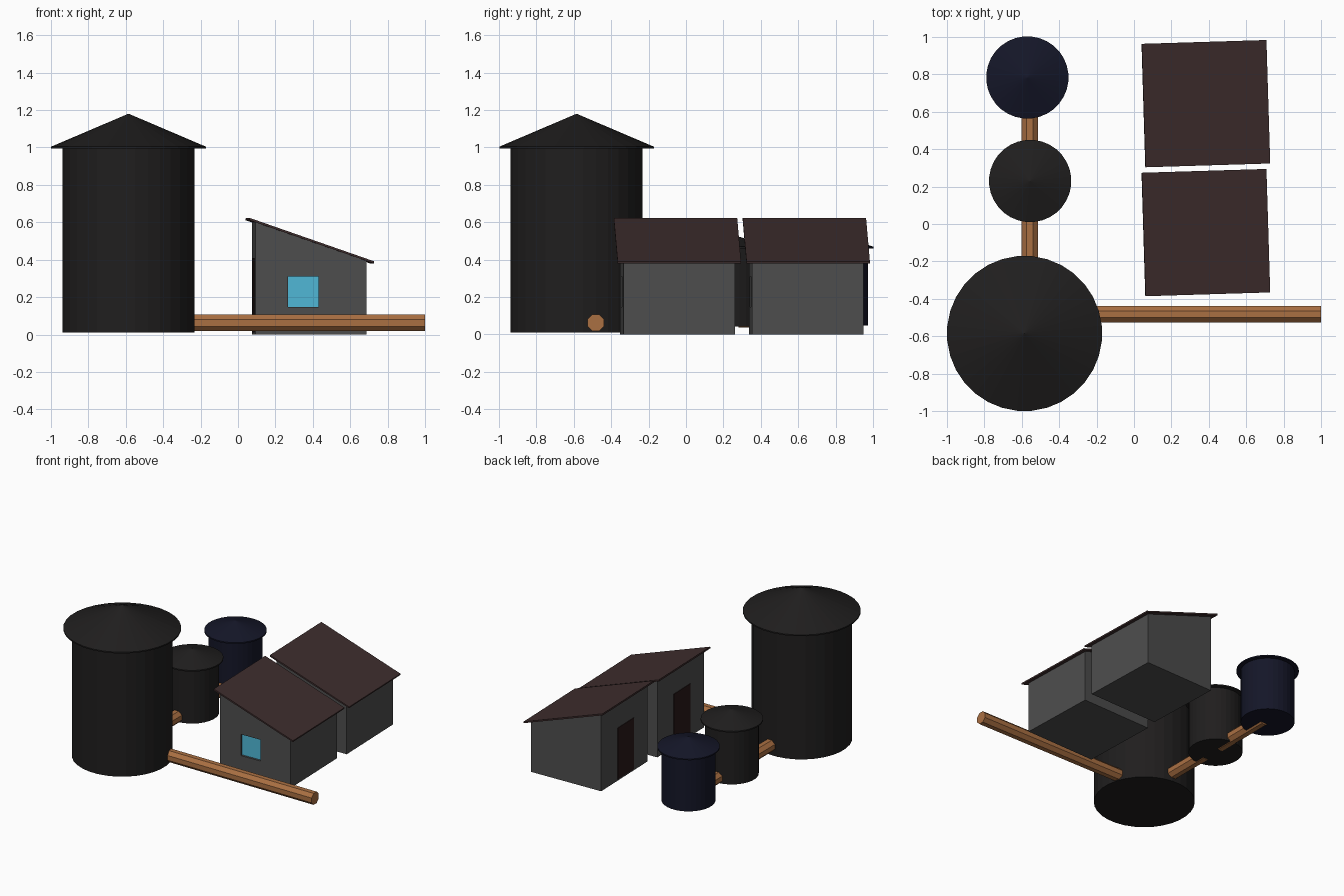
import bpy, bmesh, math
from mathutils import Matrix, Vector

if "Cube" in bpy.data.objects:
    bpy.data.objects.remove(bpy.data.objects["Cube"])


def mat(name, r, g, b):
    m = bpy.data.materials.new(name)
    m.diffuse_color = (r, g, b, 1)
    m.use_nodes = True
    m.node_tree.nodes["Principled BSDF"].inputs["Base Color"].default_value = m.diffuse_color
    return m


DARK = mat("dark_metal", .014, .013, .013)
NAVY = mat("navy_metal", .007, .008, .021)
WALL = mat("wall_grey", .075, .075, .075)
ROOF = mat("roof_brown", .048, .026, .026)
DOOR = mat("door_brown", .022, .009, .009)
GLASS = mat("glass_blue", .08, .48, .68)
PIPE = mat("pipe_copper", .4, .16, .055)


def make(name, bm, material, matrix=Matrix()):
    bmesh.ops.recalc_face_normals(bm, faces=bm.faces)
    me = bpy.data.meshes.new(name)
    bm.to_mesh(me)
    bm.free()
    me.materials.append(material)
    ob = bpy.data.objects.new(name, me)
    ob.matrix_world = matrix
    bpy.context.collection.objects.link(ob)
    return ob


def lathe(name, profile, material, matrix, sides=32):
    """Closed solid of revolution from (radius, z) points; radius 0 is a tip."""
    bm = bmesh.new()
    rings = []
    for r, z in profile:
        n = sides if r else 1
        rings.append([bm.verts.new((r * math.cos(2 * math.pi * (i + .5) / sides),
                                    r * math.sin(2 * math.pi * (i + .5) / sides), z))
                      for i in range(n)])
    for a, b in zip(rings, rings[1:]):
        for i in range(sides):
            j = (i + 1) % sides
            bm.faces.new([a[i], a[j], b[0]] if len(b) == 1 else [a[i], a[j], b[j], b[i]])
    for ring in (rings[0], rings[-1]):
        if len(ring) > 1:
            bm.faces.new(ring)
    return make(name, bm, material, matrix)


def prism(name, section, y0, y1, material, matrix):
    """Extrude an (x, z) section along y."""
    bm = bmesh.new()
    face = bm.faces.new([bm.verts.new((x, y0, z)) for x, z in section])
    new = bmesh.ops.extrude_face_region(bm, geom=[face])["geom"]
    bmesh.ops.translate(bm, vec=(0, y1 - y0, 0),
                        verts=[v for v in new if isinstance(v, bmesh.types.BMVert)])
    return make(name, bm, material, matrix)


def rect(x0, x1, z0, z1):
    return [(x0, z0), (x1, z0), (x1, z1), (x0, z1)]


# silos: body plus overhanging conical roof
def silo(name, x, y, z0, r, roof_r, eave, peak, material):
    at = Matrix.Translation((x, y, 0))
    lathe(name + "_body", [(r, z0), (r, eave)], material, at)
    lathe(name + "_roof", [(roof_r, eave - .006), (roof_r, eave + .004), (0, peak)], material, at)


silo("large_silo", -.585, -.585, .01, .355, .415, 1.0, 1.18, DARK)
silo("middle_tank", -.555, .23, .042, .19, .22, .465, .54, DARK)
silo("rear_tank", -.57, .783, .048, .19, .22, .465, .54, NAVY)


# eight-sided pipes
def pipe(name, start, end):
    a, d = Vector(start), Vector(end) - Vector(start)
    turn = d.to_track_quat('Z', 'Y').to_matrix().to_4x4()
    lathe(name, [(.048, 0), (.048, d.length)], PIPE, Matrix.Translation(a) @ turn, 8)


pipe("outlet_pipe", (-.27, -.482, .062), (1, -.482, .062))
pipe("tank_pipe_front", (-.557, -.25, .082), (-.557, .12, .082))
pipe("tank_pipe_rear", (-.557, .28, .082), (-.557, .76, .082))

# two identical sheds, each slightly turned
for label, y in (("front", -.046), ("rear", .643)):
    at = Matrix.Translation((.381, y, 0)) @ Matrix.Rotation(math.radians(1.75), 4, 'Z')
    w, d = .296, .298
    walls = prism(label + "_shed_walls", [(-w, 0), (w, 0), (w, .395), (-w, .599)],
                  -d, d, WALL, at)
    # mono-pitch roof slab
    prism(label + "_shed_roof", [(-.331, .611), (.335, .38), (.337, .391), (-.329, .623)],
          -.33, .33, ROOF, at)
    # recessed window on the front wall
    hole = rect(-.123, .041, .146, .311)
    cutter = prism(label + "_window_cutter", hole, -d - .05, -d + .02, WALL, at)
    cutter.hide_render = True
    cutter.hide_set(True)
    cut = walls.modifiers.new("window_opening", 'BOOLEAN')
    cut.operation, cut.solver, cut.object = 'DIFFERENCE', 'EXACT', cutter
    prism(label + "_shed_window", hole, -d + .016, -d + .022, GLASS, at)
    # door on the left wall
    prism(label + "_shed_door", rect(-w - .004, -w + .01, .012, .41), -.12, .09, DOOR, at)
